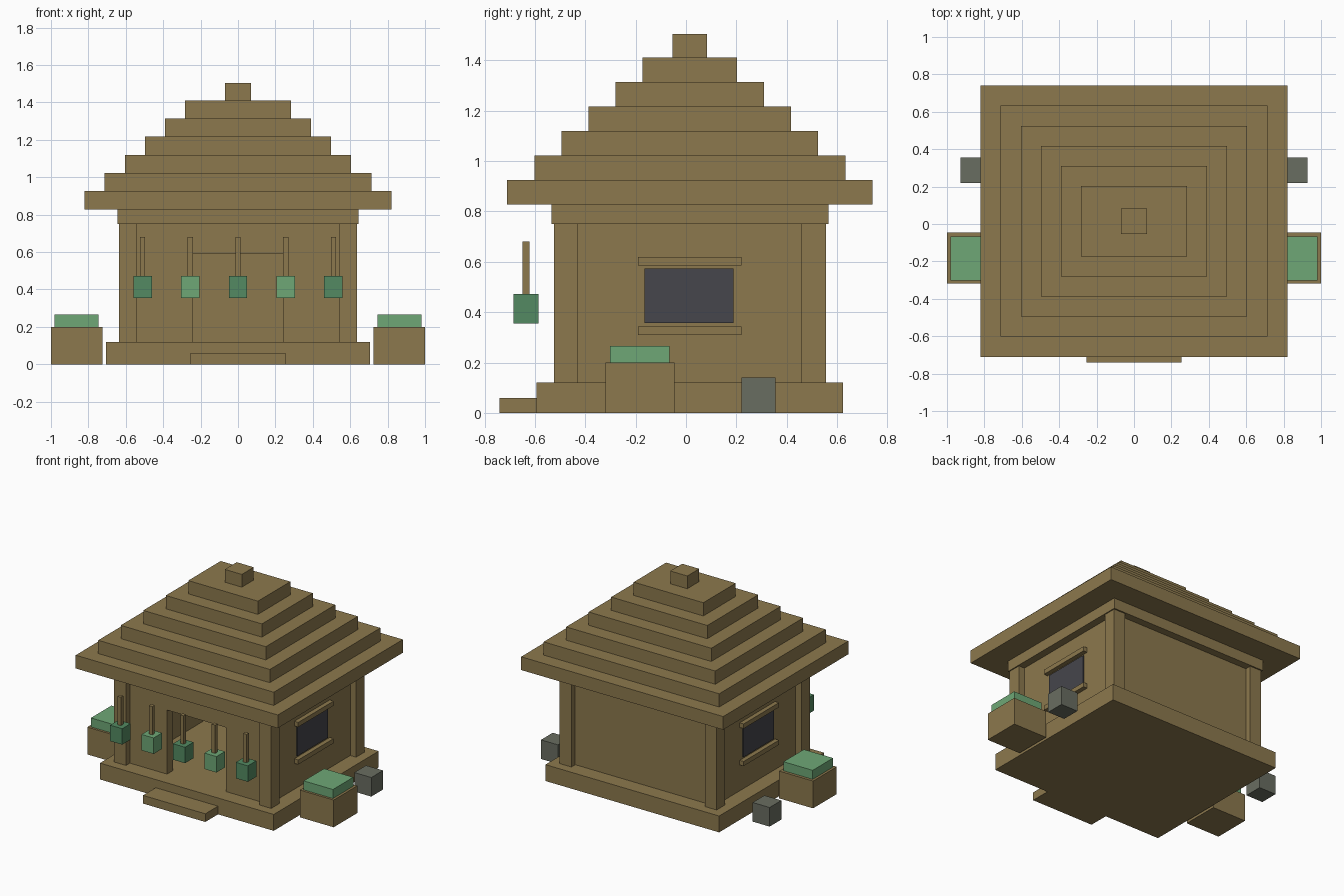
import bpy

cube = bpy.data.objects.get("Cube")
if cube:
    bpy.data.objects.remove(cube, do_unlink=True)


def material(name, rgb):
    m = bpy.data.materials.new(name)
    m.use_nodes = True
    m.diffuse_color = (*rgb, 1)
    m.node_tree.nodes["Principled BSDF"].inputs["Base Color"].default_value = (*rgb, 1)
    return m


TIMBER = material("brown timber", (0.262, 0.19, 0.075))
LEAF = material("light green", (0.156, 0.39, 0.18))
JADE = material("dark green", (0.087, 0.255, 0.122))
STONE = material("grey stone", (0.141, 0.153, 0.119))
GLASS = material("dark glass", (0.061, 0.061, 0.072))


def box(name, x, y, z, mat):
    """Box from (low, high) ranges along each axis."""
    bpy.ops.mesh.primitive_cube_add(size=1)
    o = bpy.context.object
    o.name = o.data.name = name
    for v in o.data.vertices:
        v.co = [r[0] if c < 0 else r[1] for c, r in zip(v.co, (x, y, z))]
    o.data.materials.append(mat)
    return o


def span(centre, half):
    return (centre - half, centre + half)


def pair(name, x, y, z, mat):
    """Matching boxes on the left (+x) and right (-x)."""
    box("left_" + name, x, y, z, mat)
    box("right_" + name, (-x[1], -x[0]), y, z, mat)


YC = 0.015              # middle of the house, front to back
FLOOR, EAVE = 0.12, 0.75
WALL_X, WALL_Y, THICK = 0.59, 0.495, 0.07

# Base and front step
box("base", span(0, 0.705), span(YC, 0.608), (0, FLOOR), TIMBER)
box("front_step", span(0, 0.253), (-0.74, -0.593), (0, 0.06), TIMBER)

# Corner posts
for end, y in (("front", -0.477), ("back", 0.507)):
    pair(end + "_post", (0.542, 0.637), span(y, 0.048), (FLOOR, EAVE), TIMBER)

# Walls around a hollow room, with an open doorway in front
height = (FLOOR, EAVE)
front = (YC - WALL_Y, YC - WALL_Y + THICK)
box("back_wall", span(0, WALL_X), (YC + WALL_Y - THICK, YC + WALL_Y), height, TIMBER)
pair("side_wall", (WALL_X - THICK, WALL_X), span(YC, WALL_Y), height, TIMBER)
pair("front_wall", (0.24, WALL_X), front, height, TIMBER)
box("door_lintel", span(0, 0.24), front, (0.59, EAVE), TIMBER)

# Side windows with a ledge above and below
pair("window", (WALL_X, WALL_X + 0.009), span(0.012, 0.177), (0.357, 0.573), GLASS)
for name, z in (("window_sill", 0.327), ("window_head", 0.602)):
    pair(name, (WALL_X, 0.622), span(YC, 0.205), span(z, 0.017), TIMBER)

# Beam under the roof
box("eave_beam", span(0, 0.645), span(YC, 0.55), (EAVE, 0.83), TIMBER)

# Stepped roof and cap
STEP, LOW = 0.0972, 0.828
for i in range(6):
    inset = 0.1075 * i
    z = LOW + STEP * i
    box(f"roof_tier_{i + 1}", span(0, 0.82 - inset), span(YC, 0.725 - inset),
        (z, z + STEP), TIMBER)
box("roof_cap", span(0, 0.069), span(YC, 0.069), (LOW + STEP * 6, 1.505), TIMBER)

# Row of hanging lanterns
for i in range(5):
    x = 0.255 * (i - 2)
    box(f"lantern_{i + 1}", span(x, 0.049), span(-0.635, 0.049), (0.355, 0.472),
        LEAF if i % 2 else JADE)
    box(f"lantern_rod_{i + 1}", span(x, 0.014), span(-0.635, 0.014), (0.472, 0.68), TIMBER)

# Planters with foliage, and stones beside the house
pair("planter", (0.725, 1.0), span(-0.182, 0.137), (0, 0.2), TIMBER)
pair("planter_foliage", (0.745, 0.982), span(-0.184, 0.118), (0.2, 0.266), LEAF)
pair("stone", (0.79, 0.928), span(0.288, 0.068), (0, 0.14), STONE)
